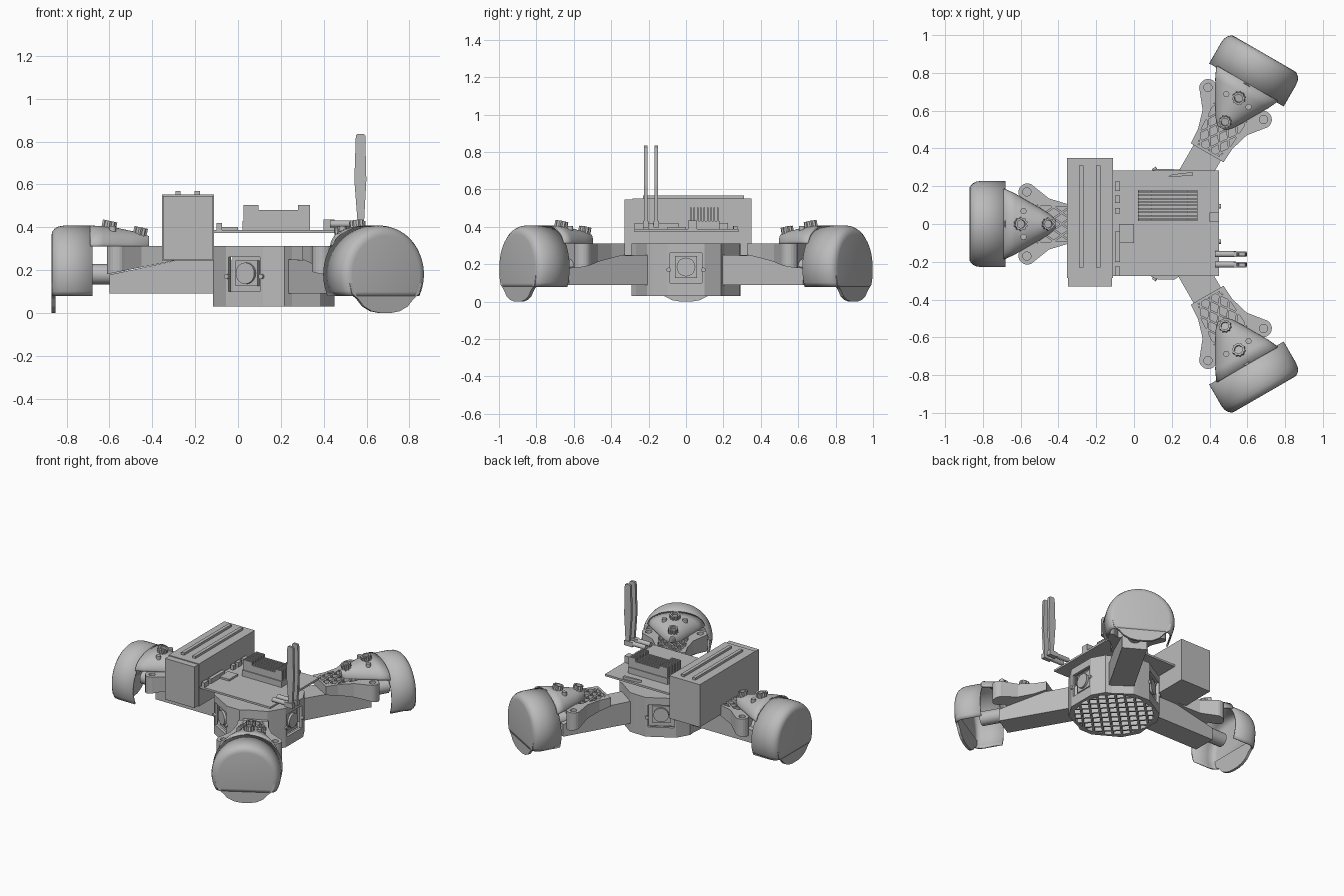
import bpy, bmesh, math
from math import pi, sin, cos, asin, radians
from mathutils import Matrix, Vector

if "Cube" in bpy.data.objects:
    bpy.data.objects.remove(bpy.data.objects["Cube"])

grey = bpy.data.materials.new("plain grey")
grey.use_nodes = True
grey.diffuse_color = (0.5, 0.5, 0.5, 1)
grey.node_tree.nodes["Principled BSDF"].inputs["Base Color"].default_value = (0.5, 0.5, 0.5, 1)

I = Matrix.Identity(4)
HUB = Matrix.Translation((0.17, 0, 0))
UPRIGHT = Matrix.Rotation(pi / 2, 4, 'X')          # profile x,y -> x,z
FACING = Matrix(((0, 0, 1, 0), (1, 0, 0, 0), (0, 1, 0, 0), (0, 0, 0, 1)))  # profile x,y -> y,z


def spin(deg):
    return HUB @ Matrix.Rotation(radians(deg), 4, 'Z')


def make(name, bm, mat=I, smooth=False):
    bmesh.ops.recalc_face_normals(bm, faces=bm.faces)
    me = bpy.data.meshes.new(name)
    bm.to_mesh(me)
    bm.free()
    me.materials.append(grey)
    ob = bpy.data.objects.new(name, me)
    ob.matrix_world = mat
    bpy.context.collection.objects.link(ob)
    if smooth:
        bpy.ops.object.select_all(action='DESELECT')
        ob.select_set(True)
        bpy.context.view_layer.objects.active = ob
        bpy.ops.object.shade_smooth_by_angle(angle=radians(35))
    return ob


def lift(bm, faces, height):
    out = bmesh.ops.extrude_face_region(bm, geom=faces)
    verts = [g for g in out["geom"] if isinstance(g, bmesh.types.BMVert)]
    bmesh.ops.translate(bm, verts=verts, vec=(0, 0, height))


def prism(name, pts, z0, z1, mat=I, smooth=False):
    bm = bmesh.new()
    f = bm.faces.new([bm.verts.new((x, y, z0)) for x, y in pts])
    lift(bm, [f], z1 - z0)
    return make(name, bm, mat, smooth)


def box(name, x0, x1, y0, y1, z0, z1, mat=I):
    return prism(name, [(x0, y0), (x1, y0), (x1, y1), (x0, y1)], z0, z1, mat)


def circle(r, x=0, y=0, n=20, a0=0, a1=2 * pi):
    return [(x + r * cos(a0 + (a1 - a0) * i / n), y + r * sin(a0 + (a1 - a0) * i / n)) for i in range(n)]


def disc(name, r, x, y, z0, z1, mat=I):
    return prism(name, circle(r, x, y), z0, z1, mat, True)


def lattice_cells(poly, px, py, z0, z1, holes=(), fill=0.78):
    """Diamond pockets clipped to a convex counter-clockwise outline."""
    bm = bmesh.new()
    for i in range(-40, 41):
        for j in range(-20, 21):
            if (i + j) % 2 == 0:
                x, y, a, b = i * px / 2, j * py / 2, px / 2 * fill, py / 2 * fill
                bm.faces.new([bm.verts.new((x + dx, y + dy, z0))
                              for dx, dy in ((a, 0), (0, b), (-a, 0), (0, -b))])
    for (ax, ay), (bx, by) in zip(poly, poly[1:] + poly[:1]):
        bmesh.ops.bisect_plane(bm, geom=bm.verts[:] + bm.edges[:] + bm.faces[:], dist=1e-5,
                               plane_co=(ax, ay, z0), plane_no=(by - ay, ax - bx, 0), clear_outer=True)
    for pts in holes:
        bm.faces.new([bm.verts.new((x, y, z0)) for x, y in pts])
    lift(bm, bm.faces[:], z1 - z0)
    return make("pocket_cutter", bm)


def cut(ob, cutter, mat=I):
    cutter.matrix_world = mat
    cutter.hide_render = True
    mod = ob.modifiers.new("cut", 'BOOLEAN')
    mod.operation, mod.solver, mod.object = 'DIFFERENCE', 'EXACT', cutter
    bpy.context.view_layer.update()
    me = bpy.data.meshes.new_from_object(ob.evaluated_get(bpy.context.evaluated_depsgraph_get()))
    ob.modifiers.clear()
    ob.data = me
    bpy.data.objects.remove(cutter)


def loft(name, rings, mat, cap):
    """Skin open arches into a thin shell; cap closes the last arch."""
    bm = bmesh.new()
    rows = [[bm.verts.new(p) for p in r] for r in rings]
    for a, b in zip(rows, rows[1:]):
        for k in range(len(a) - 1):
            bm.faces.new((a[k], a[k + 1], b[k + 1], b[k]))
    if cap:
        bm.faces.new(rows[-1])
    ob = make(name, bm, mat, True)
    mod = ob.modifiers.new("wall", 'SOLIDIFY')
    mod.thickness, mod.offset = 0.01, 0
    return ob


def wheel_arch(u, r, n=36):
    a = asin(0.1 / r)
    angles = [-a + (pi + 2 * a) * k / n for k in range(n + 1)]
    return [(u, r * cos(t), 0.18 + r * sin(t)) for t in angles]


def hood_arch(u, w, h, n=24):
    return [(u, w * cos(pi * k / n), 0.31 + h * sin(pi * k / n)) for k in range(n + 1)]


def mirrored(pts):
    return pts + [(x, -y) for x, y in reversed(pts)]


# Three identical arms, each with its bracket and wheel cover
for side, deg in (("right", 180), ("back_left", 60), ("front_left", -60)):
    m = spin(deg)
    prism(side + "_arm", [(0.2, 0.09), (0.77, 0.09), (0.77, 0.178), (0.45, 0.247), (0.2, 0.25)],
          -0.083, 0.083, m @ UPRIGHT)
    # bracket with rounded ears and sloping underside
    half = [(0.435, 0.1), (0.52, 0.105), (0.62, 0.135)]
    half += circle(0.047, 0.735, 0.168, 12, radians(140), radians(-80)) + [(0.72, 0.1)]
    bracket = prism(side + "_bracket", mirrored(half), 0.2, 0.312, m)
    for v in bracket.data.vertices:
        if v.co.z < 0.25:
            v.co.z = 0.25 - 0.2 * (v.co.x - 0.435)
    web = [(0.45, -0.085), (0.53, -0.09), (0.71, -0.145), (0.71, 0.145), (0.53, 0.09), (0.45, 0.085)]
    ears = [circle(0.022, 0.737, s * 0.17, 14) for s in (-1, 1)]
    cut(bracket, lattice_cells(web, 0.085, 0.06, 0.262, 0.34, ears), m)
    # wheel cover, hood and outer cap
    loft(side + "_wheel_cover", [wheel_arch(u, r) for u, r in (
        (0.85, 0.223), (0.98, 0.223), (1.005, 0.219), (1.022, 0.21), (1.033, 0.197), (1.036, 0.18))], m, True)
    loft(side + "_hood", [hood_arch(*s) for s in (
        (0.86, 0.184, 0.093), (0.8, 0.156, 0.09), (0.74, 0.12, 0.083), (0.67, 0.08, 0.068),
        (0.62, 0.05, 0.057), (0.59, 0.02, 0.045))], m, True)
    tongue = [(0.195, 0.14), (0.182, 0.09), (0.15, 0.066), (0.118, 0.03), (0.075, 0.008), (0.03, 0)]
    prism(side + "_cap_tongue", tongue + [(-x, z) for x, z in reversed(tongue)], 1.022, 1.04, m @ FACING)
    disc(side + "_axle", 0.048, 0, 0.18, 0.7, 0.92, m @ FACING)
    # adjusting knobs on the hood
    for u, z, r in ((0.775, 0.39, 0.036), (0.63, 0.36, 0.034)):
        tilt = m @ Matrix.Translation((u, 0, z)) @ Matrix.Rotation(radians(-12), 4, 'Y')
        knob = [((r if k % 2 else r * 0.84) * cos(k * pi / 10), (r if k % 2 else r * 0.84) * sin(k * pi / 10))
                for k in range(20)]
        ob = prism(side + "_knob", knob, -0.03, 0.04, tilt)
        cut(ob, disc("knob_recess", r * 0.6, 0, 0, 0.02, 0.06), tilt)
    for s in (-1, 1):
        disc(side + "_screw", 0.016, 0.755, s * 0.068, 0.36, 0.405, m)

# Hollow hub with a ribbed floor and three windows
outline = []
for k in range(3):
    rot = Matrix.Rotation(k * 2 * pi / 3, 2)
    for p in ((0.28, -0.1), (0.28, 0.1), (0.23, 0.187), (0.19, 0.205), (0.075, 0.288), (0.04, 0.29)):
        outline.append(tuple(rot @ Vector(p)))
hull = [(0.3 * cos(radians(a)), 0.3 * sin(radians(a))) for a in range(0, 360, 30)]
hub = prism("hub", outline, 0.03, 0.312, HUB)
cut(hub, prism("hub_cavity", [(x * 0.93, y * 0.93) for x, y in outline], 0.09, 0.3), HUB)
cut(hub, lattice_cells([(x * 0.88, y * 0.88) for x, y in hull], 0.085, 0.085, 0.0, 0.078), HUB)
for k, deg in enumerate((0, 120, -120)):
    m = spin(deg)
    cut(hub, box("window_cutter", 0.2, 0.35, -0.085, 0.085, 0.1, 0.26), m)
    box("sensor_board", 0.235, 0.245, -0.085, 0.085, 0.095, 0.265, m)
    box("sensor_block", 0.245, 0.26, -0.06, 0.06, 0.125, 0.245, m)
    disc("sensor_lens", 0.05, 0, 0.185, 0.25, 0.275, m @ FACING)
    for s in (-1, 1):
        disc("window_bolt", 0.012, s * 0.093, 0.17, 0.275, 0.29, m @ FACING)

# Electronics deck
box("deck", -0.12, 0.45, -0.275, 0.282, 0.373, 0.387)
box("deck_port_strip", -0.08, 0.0, -0.1, 0.0, 0.387, 0.4)
for y, d in ((0.2, 0.05), (0.13, 0.04), (0.07, 0.03), (-0.12, 0.16), (-0.25, 0.05)):
    box("deck_connector", -0.1, -0.075, y - d / 2, y + d / 2, 0.387, 0.42)
prism("deck_wedge", [(0.18, 0.25), (0.31, 0.255), (0.31, 0.275), (0.2, 0.262)], 0.387, 0.405)
box("deck_side_block", 0.4, 0.45, 0.01, 0.06, 0.387, 0.435)

# Finned heat sink
box("heat_sink_base", 0.02, 0.335, 0.015, 0.18, 0.387, 0.43)
for k in range(9):
    y = 0.022 + k * 0.018
    prism("heat_sink_fin", [(0.025, 0.43), (0.335, 0.43), (0.335, 0.503), (0.28, 0.503), (0.28, 0.48),
                            (0.095, 0.48), (0.095, 0.503), (0.025, 0.503)],
          -y - 0.008, -y, UPRIGHT)

# Two hinged antennas
for y in (-0.16, -0.215):
    disc("antenna_socket", 0.016, y, 0.415, 0.43, 0.54, FACING)
    box("antenna_hinge", 0.53, 0.595, y - 0.015, y + 0.015, 0.395, 0.43)
    prism("antenna_blade", [(0.56, 0.4), (0.587, 0.4), (0.599, 0.62), (0.594, 0.828), (0.588, 0.835),
                            (0.556, 0.835), (0.55, 0.828), (0.543, 0.62)],
          -y - 0.009, -y + 0.009, UPRIGHT)

# Battery case with lid rails
box("battery_case", -0.355, -0.112, -0.285, 0.35, 0.245, 0.552)
box("battery_case_end", -0.35, -0.117, -0.33, -0.285, 0.25, 0.546)
for x in (-0.28, -0.19):
    box("case_rail", x - 0.012, x + 0.012, -0.23, 0.31, 0.552, 0.568)
